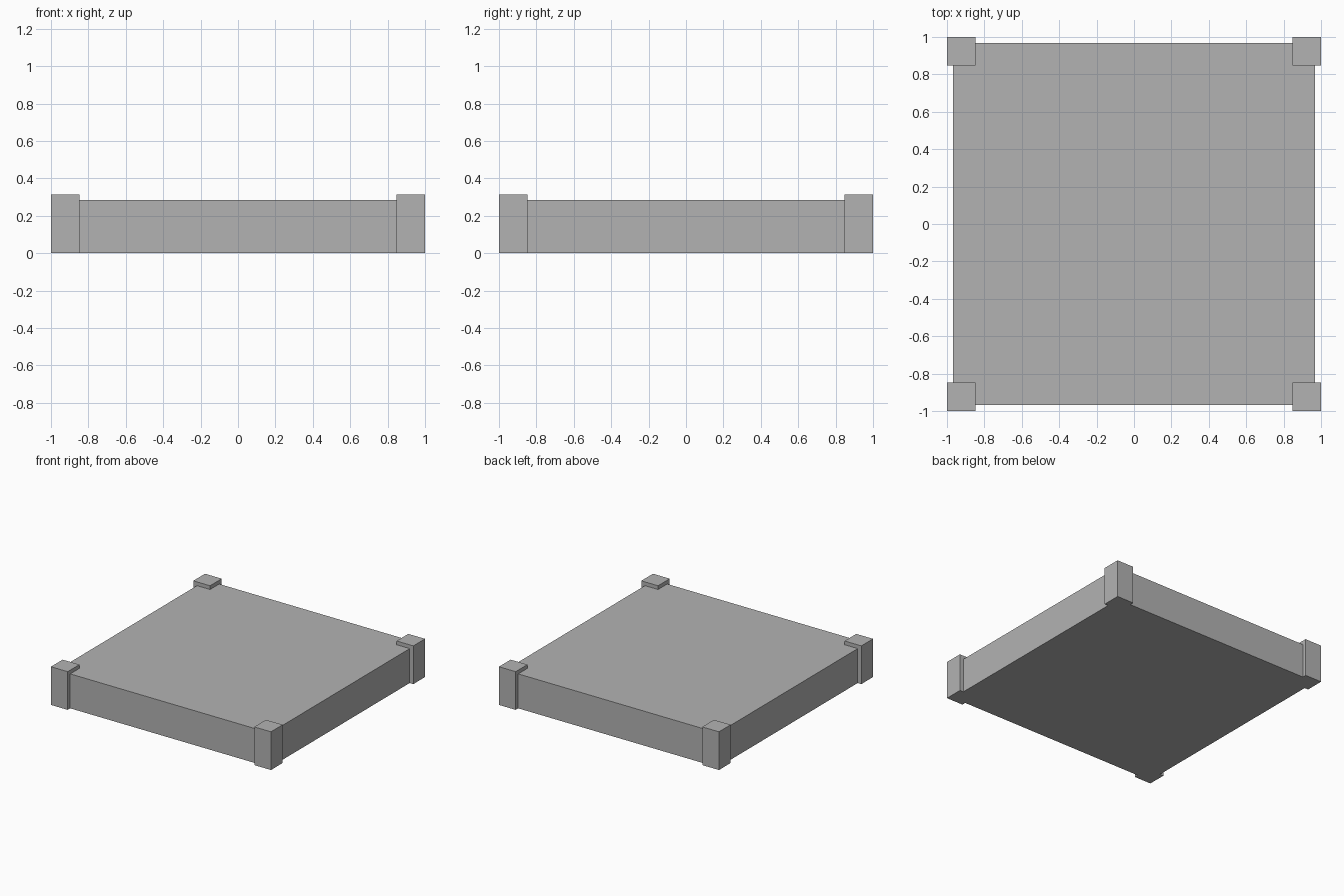
import bpy
import bmesh
from mathutils import Matrix, Vector

default = bpy.data.objects.get("Cube")
if default:
    bpy.data.objects.remove(default, do_unlink=True)

# Single plain grey for the whole model
GREY = (0.45, 0.45, 0.45, 1)
grey = bpy.data.materials.new("plain grey")
grey.use_nodes = True
grey.diffuse_color = GREY
grey.node_tree.nodes["Principled BSDF"].inputs["Base Color"].default_value = GREY


def box(name, x, y, width, height):
    """Square block standing on the ground, centred at x, y."""
    bm = bmesh.new()
    bmesh.ops.create_cube(bm, size=1)
    bmesh.ops.scale(bm, vec=Vector((width, width, height)), verts=bm.verts)
    bmesh.ops.translate(bm, vec=Vector((0, 0, height / 2)), verts=bm.verts)
    mesh = bpy.data.meshes.new(name)
    bm.to_mesh(mesh)
    bm.free()
    mesh.materials.append(grey)
    obj = bpy.data.objects.new(name, mesh)
    obj.matrix_world = Matrix.Translation((x, y, 0))
    bpy.context.collection.objects.link(obj)
    return obj


# Platform slab
box("platform", 0, 0, 1.934, 0.283)

# Corner posts, slightly proud of the slab on the top and outer sides
POST = 0.152
offset = 1 - POST / 2
for side, sx in (("right", -1), ("left", 1)):
    for end, sy in (("front", -1), ("back", 1)):
        box(f"{end}_{side}_post", sx * offset, sy * offset, POST, 0.314)
